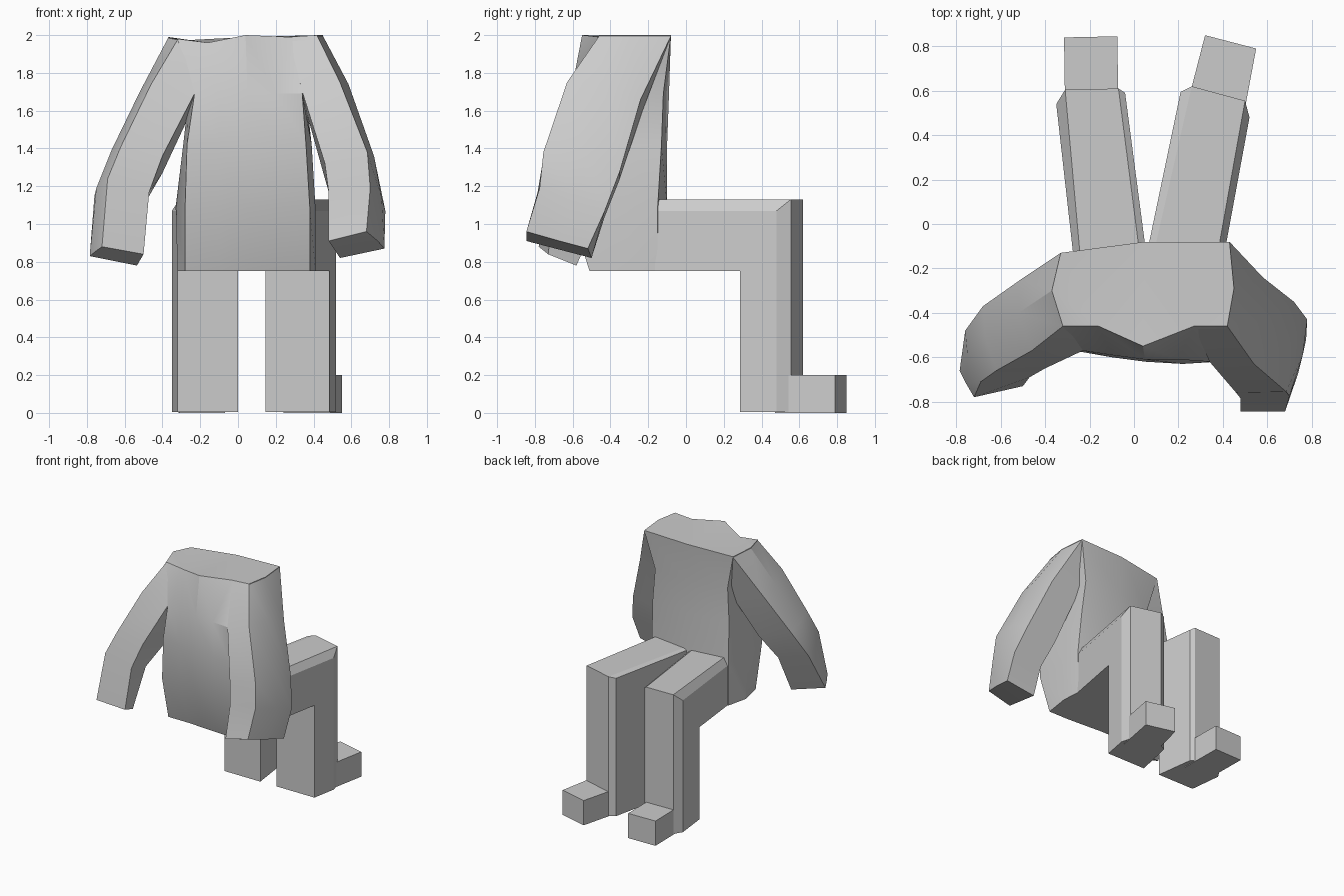
import bpy, bmesh
from mathutils import Vector


def finish(name, bm, smooth=True):
    bmesh.ops.recalc_face_normals(bm, faces=bm.faces)
    bm.normal_update()
    bmesh.ops.triangulate(bm, faces=[f for f in bm.faces if len(f.verts) > 4])
    me = bpy.data.meshes.new(name)
    bm.to_mesh(me)
    bm.free()
    ob = bpy.data.objects.new(name, me)
    bpy.context.collection.objects.link(ob)
    if smooth:
        bpy.ops.object.select_all(action='DESELECT')
        ob.select_set(True)
        bpy.context.view_layer.objects.active = ob
        bpy.ops.object.shade_smooth_by_angle(angle=0.42)
    return ob


def loft(name, rings, smooth=True):
    """Skin matching rings of points and cap both ends."""
    bm = bmesh.new()
    vs = [[bm.verts.new(p) for p in r] for r in rings]
    n = len(vs[0])
    for a, b in zip(vs, vs[1:]):
        for i in range(n):
            j = (i + 1) % n
            bm.faces.new((a[i], a[j], b[j], b[i]))
    bm.faces.new(vs[0])
    bm.faces.new(vs[-1])
    return finish(name, bm, smooth)


def ring(z, xs, ys):
    return [(x, y, z) for x, y in zip(xs, ys)]


# torso: ten-sided rings from shoulders to seat
top = ring(2.0, (-.33, -.37, -.32, -.16, .04, .27, .42, .45, .43, .05),
           (-.13, -.30, -.46, -.46, -.55, -.46, -.46, -.29, -.08, -.08))
top = [(x, y, z) for (x, y, _), z in
       zip(top, (1.97, 1.99, 1.98, 1.96, 2, 1.99, 2, 2, 2, 1.99))]
loft("torso", [
    top,
    ring(1.69, (-.26, -.26, -.23, -.1, .05, .2, .34, .35, .36, .05),
         (-.16, -.28, -.57, -.59, -.61, -.61, -.62, -.27, -.12, -.09)),
    ring(1.42, (-.28, -.29, -.27, -.1, .05, .22, .36, .39, .39, .05),
         (-.15, -.30, -.57, -.60, -.62, -.63, -.62, -.30, -.13, -.10)),
    ring(1.09, (-.28, -.33, -.28, -.1, .05, .22, .38, .41, .41, .05),
         (-.14, -.31, -.57, -.59, -.61, -.62, -.62, -.31, -.15, -.10)),
    ring(.75, (-.28, -.32, -.28, -.1, .05, .22, .38, .41, .40, .05),
         (-.14, -.31, -.49, -.49, -.50, -.51, -.51, -.31, -.15, -.08)),
])

# arms: five-sided sleeves bending toward the hands
loft("right_arm", [
    [(.27, -.46, 1.985), (.42, -.46, 1.995), (.45, -.29, 1.995), (.43, -.08, 1.995), (.27, -.10, 1.97)],
    [(.34, -.62, 1.70), (.54, -.63, 1.75), (.585, -.44, 1.74), (.58, -.24, 1.66), (.36, -.23, 1.6)],
    [(.46, -.76, 1.32), (.685, -.755, 1.38), (.72, -.53, 1.36), (.72, -.35, 1.28), (.46, -.35, 1.24)],
    [(.48, -.785, 1.17), (.70, -.775, 1.19), (.76, -.59, 1.14), (.78, -.43, 1.07), (.53, -.43, 1.04)],
    [(.48, -.845, .91), (.68, -.845, .96), (.74, -.67, .91), (.775, -.52, .87), (.54, -.50, .82)],
])
loft("left_arm", [
    [(-.16, -.46, 1.955), (-.32, -.46, 1.975), (-.37, -.30, 1.985), (-.33, -.13, 1.965), (-.18, -.15, 1.94)],
    [(-.23, -.57, 1.69), (-.46, -.57, 1.74), (-.52, -.40, 1.70), (-.51, -.25, 1.66), (-.26, -.24, 1.57)],
    [(-.40, -.65, 1.36), (-.62, -.66, 1.41), (-.67, -.51, 1.39), (-.68, -.37, 1.36), (-.40, -.35, 1.27)],
    [(-.47, -.69, 1.17), (-.69, -.71, 1.24), (-.75, -.59, 1.19), (-.76, -.48, 1.15), (-.51, -.45, 1.08)],
    [(-.50, -.73, .84), (-.72, -.78, .88), (-.755, -.72, .855), (-.785, -.66, .83), (-.535, -.58, .78)],
])


# legs: bent side profile repeated across the width, outer edge chamfered
def leg(name, columns):
    rings = []
    for hip, knee, h in columns:
        a, b = Vector(hip), Vector(knee)

        def at(y):
            return a.lerp(b, (y - a.y) / (b.y - a.y)).x
        prof = [(a.y, h), (b.y, h), (b.y, .005), (.285, .005), (.285, .75), (a.y, .75)]
        rings.append([(at(y), y, z) for y, z in prof])
    loft(name, rings, smooth=False)


leg("right_leg", [((.40, -.17), (.52, .48), 1.07),
                  ((.37, -.17), (.50, .555), 1.13),
                  ((.08, -.17), (.26, .62), 1.13),
                  ((.05, -.17), (.21, .595), 1.12)])
leg("left_leg", [((-.27, -.17), (-.35, .54), 1.07),
                 ((-.24, -.17), (-.31, .605), 1.13),
                 ((.03, -.17), (-.07, .61), 1.13),
                 ((.06, -.17), (-.04, .59), 1.11)])


# feet: short blocks in front of the shins
def foot(name, outline):
    loft(name, [[(x, y, z) for x, y in outline] for z in (0, .2)], smooth=False)


foot("right_foot", [(.24, .54), (.49, .47), (.55, .79), (.32, .85)])
foot("left_foot", [(-.31, .5), (-.07, .5), (-.075, .845), (-.315, .84)])
